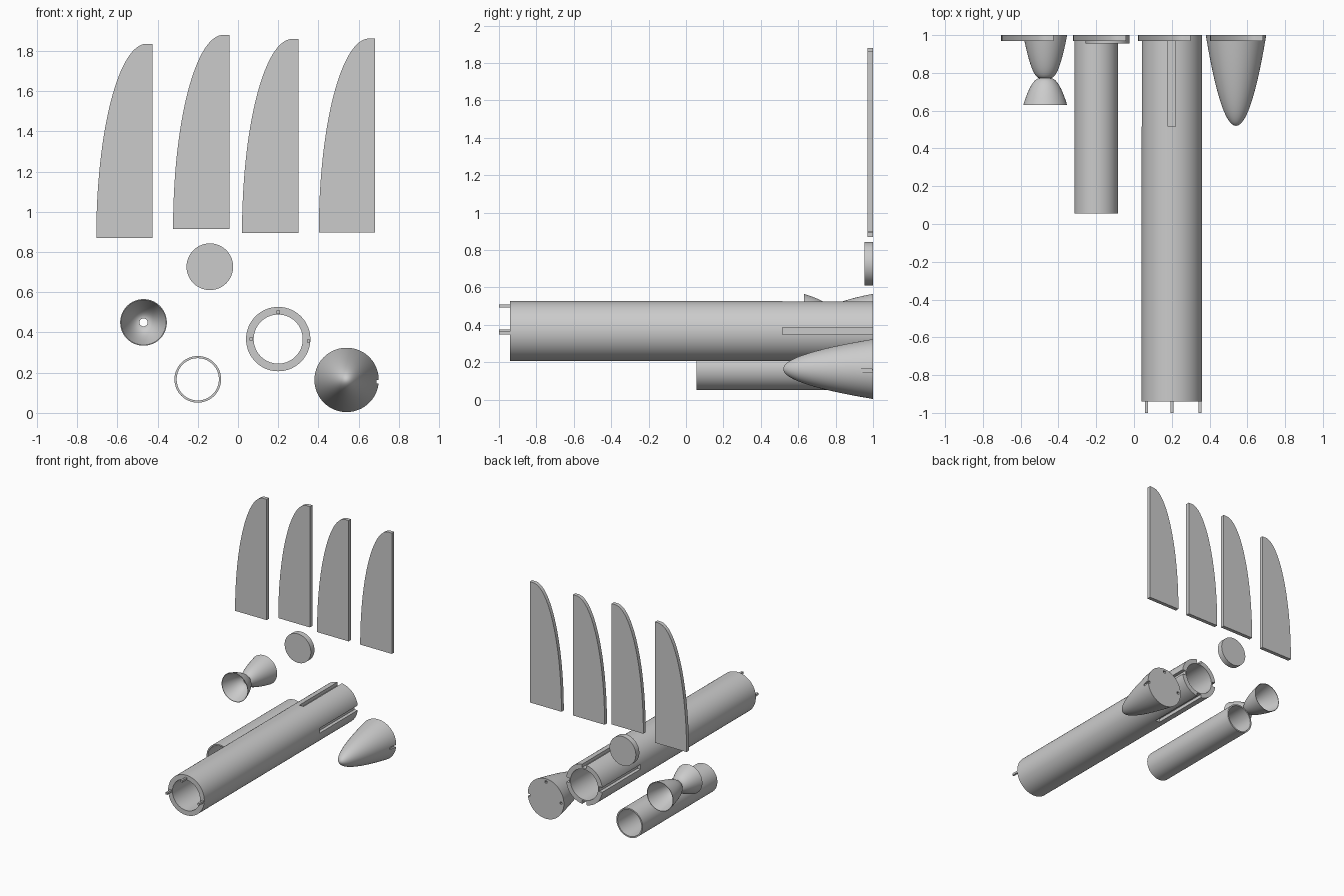
import bpy, bmesh, math

if "Cube" in bpy.data.objects:
    bpy.data.objects.remove(bpy.data.objects["Cube"])

SEG = 80


def make(name, bm):
    bmesh.ops.remove_doubles(bm, verts=bm.verts, dist=1e-5)
    bmesh.ops.recalc_face_normals(bm, faces=bm.faces)
    me = bpy.data.meshes.new(name)
    bm.to_mesh(me)
    bm.free()
    ob = bpy.data.objects.new(name, me)
    bpy.context.collection.objects.link(ob)
    return ob


def smooth(ob):
    bpy.ops.object.select_all(action='DESELECT')
    ob.select_set(True)
    bpy.context.view_layer.objects.active = ob
    bpy.ops.object.shade_smooth_by_angle(angle=math.radians(30))


def lathe(name, cx, cz, profile, closed=False):
    """Revolve (radius, y) points around an axis along y."""
    bm = bmesh.new()
    vs = [bm.verts.new((cx + r, y, cz)) for r, y in profile]
    pairs = list(zip(vs, vs[1:])) + ([(vs[-1], vs[0])] if closed else [])
    edges = [bm.edges.new(p) for p in pairs]
    bmesh.ops.spin(bm, geom=vs + edges, cent=(cx, 0, cz), axis=(0, 1, 0),
                   angle=2 * math.pi, steps=SEG)
    return make(name, bm)


def box(name, x0, x1, y0, y1, z0, z1):
    bm = bmesh.new()
    bmesh.ops.create_cube(bm, size=1)
    for v in bm.verts:
        v.co = ((x0 + x1) / 2 + v.co.x * (x1 - x0),
                (y0 + y1) / 2 + v.co.y * (y1 - y0),
                (z0 + z1) / 2 + v.co.z * (z1 - z0))
    return make(name, bm)


def cut(ob, cutters):
    bpy.context.view_layer.objects.active = ob
    for c in cutters:
        m = ob.modifiers.new("cut", 'BOOLEAN')
        m.operation, m.solver, m.object = 'DIFFERENCE', 'EXACT', c
        bpy.ops.object.modifier_apply(modifier=m.name)
        bpy.data.objects.remove(c)


def tube(name, cx, cz, ro, ri, y0, y1):
    return lathe(name, cx, cz, [(ri, y0), (ro, y0), (ro, y1), (ri, y1)], True)


# Main body tube with four fin slots at the rear
BX, BZ, R = 0.2, 0.367, 0.16
body = tube("body_tube", BX, BZ, R, 0.122, -0.94, 1.0)
slots = []
for dx, dz in ((1, 0), (-1, 0), (0, 1), (0, -1)):
    w, d0, d1 = 0.019, 0.132, 0.2
    xs = sorted((dx * d0, dx * d1)) if dx else (-w, w)
    zs = sorted((dz * d0, dz * d1)) if dz else (-w, w)
    slots.append(box("slot_cutter", BX + xs[0], BX + xs[1], 0.515, 1.1,
                     BZ + zs[0], BZ + zs[1]))
cut(body, slots)
smooth(body)

# Alignment pegs on the body's front end
PEGS = ((0, 0.134), (-0.134, 0), (0.15, -0.01))
P = 0.008
for i, (dx, dz) in enumerate(PEGS):
    x, z = BX + dx, BZ + dz
    box(f"peg_{i + 1}", x - P, x + P, -1.0, -0.94, z - P, z + P)

# Nose cone with matching peg holes in its base
NX, NZ = 0.54, 0.164
N = 28
prof = [(R * i / N, 0.52 + 0.48 * (i / N) ** 2) for i in range(N + 1)]
nose = lathe("nose_cone", NX, NZ, prof + [(0, 1.0)])
H = 0.009
cut(nose, [box("hole_cutter", NX + dx - H, NX + dx + H, 0.935, 1.1,
               NZ + dz - H, NZ + dz + H) for dx, dz in PEGS])
smooth(nose)

# Motor tube and its end cap
smooth(tube("motor_tube", -0.2, 0.167, 0.116, 0.105, 0.055, 1.0))
smooth(lathe("motor_cap", -0.14, 0.727,
             [(0, 0.955), (0.116, 0.955), (0.116, 1.0), (0, 1.0)]))


# Nozzle: thin double bell meeting at a narrow throat
def bell(throat, rim):
    n, y_t = 14, 0.772
    front = [(throat + (rim - throat) * i / n, y_t - 0.142 * (i / n) ** 2)
             for i in range(n, 0, -1)]
    back = [(throat + (rim - throat) * i / n, y_t + 0.228 * (i / n) ** 2)
            for i in range(n + 1)]
    return front + back


smooth(lathe("nozzle", -0.47, 0.45,
             bell(0.029, 0.116) + bell(0.02, 0.112)[::-1], True))

# Four flat fins with an elliptical leading edge
for i, (x, z) in enumerate(((-0.705, 0.87), (-0.323, 0.914),
                            (0.02, 0.894), (0.402, 0.896))):
    n, a, h = 32, 0.25, 0.966
    pts = [(x + a * (1 - math.cos(t)), z + h * math.sin(t))
           for t in (k / n * math.pi / 2 for k in range(n + 1))]
    pts += [(x + 0.28, z + h), (x + 0.28, z)]
    bm = bmesh.new()
    f = bm.faces.new([bm.verts.new((px, 0.97, pz)) for px, pz in pts])
    ext = bmesh.ops.extrude_face_region(bm, geom=[f], use_keep_orig=True)
    for v in ext["geom"]:
        if isinstance(v, bmesh.types.BMVert):
            v.co.y = 1.0
    smooth(make(f"fin_{i + 1}", bm))
